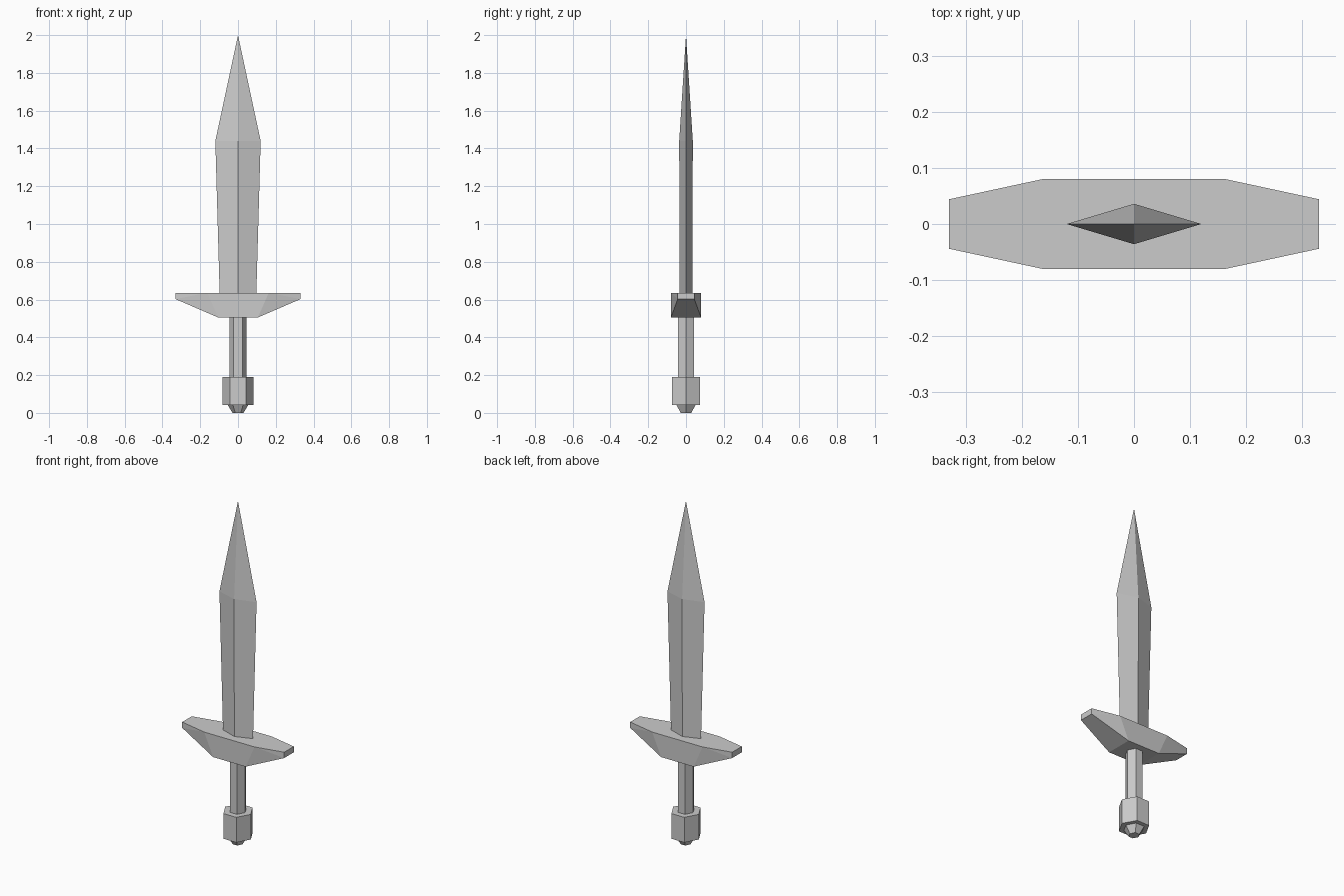
import bpy, bmesh
from math import cos, sin, pi

if "Cube" in bpy.data.objects:
    bpy.data.objects.remove(bpy.data.objects["Cube"])


def finish(name, bm):
    bmesh.ops.recalc_face_normals(bm, faces=bm.faces[:])
    mesh = bpy.data.meshes.new(name)
    bm.to_mesh(mesh)
    bm.free()
    obj = bpy.data.objects.new(name, mesh)
    bpy.context.collection.objects.link(obj)
    return obj


def loft(name, sides, rings):
    """Stack elliptical n-sided rings given as (z, x radius, y radius)."""
    bm = bmesh.new()
    loops = []
    for z, rx, ry in rings:
        loops.append([bm.verts.new((rx * cos(2 * pi * i / sides),
                                    ry * sin(2 * pi * i / sides), z))
                      for i in range(sides)])
    for a, b in zip(loops, loops[1:]):
        for i in range(sides):
            j = (i + 1) % sides
            bm.faces.new((a[i], a[j], b[j], b[i]))
    bm.faces.new(loops[0])
    bm.faces.new(loops[-1])
    # rings of zero radius collapse to a point
    bmesh.ops.remove_doubles(bm, verts=bm.verts[:], dist=1e-5)
    return finish(name, bm)


# Blade: diamond section, widening to the shoulder, then a point
loft("blade", 4, [(0.63, 0.097, 0.034), (1.44, 0.12, 0.036), (2.0, 0, 0)])

# Crossguard: one corner's points mirrored to all four, wrapped in a hull
bm = bmesh.new()
for x, y, z in [(0.163, 0.08, 0.636), (0.33, 0.044, 0.636),
                (0.33, 0.044, 0.602), (0.105, 0.08, 0.505)]:
    for sx in (-1, 1):
        for sy in (-1, 1):
            bm.verts.new((x * sx, y * sy, z))
bmesh.ops.convex_hull(bm, input=bm.verts[:])
bmesh.ops.dissolve_limit(bm, angle_limit=0.03, verts=bm.verts[:], edges=bm.edges[:])
finish("crossguard", bm)

# Six-sided grip
loft("grip", 6, [(0.18, 0.046, 0.049), (0.51, 0.046, 0.049)])

# Pommel block with its small tapered cap beneath
loft("pommel", 6, [(0.043, 0.083, 0.087), (0.19, 0.083, 0.087)])
loft("pommel_cap", 6, [(0.0, 0.029, 0.032), (0.043, 0.055, 0.059)])
